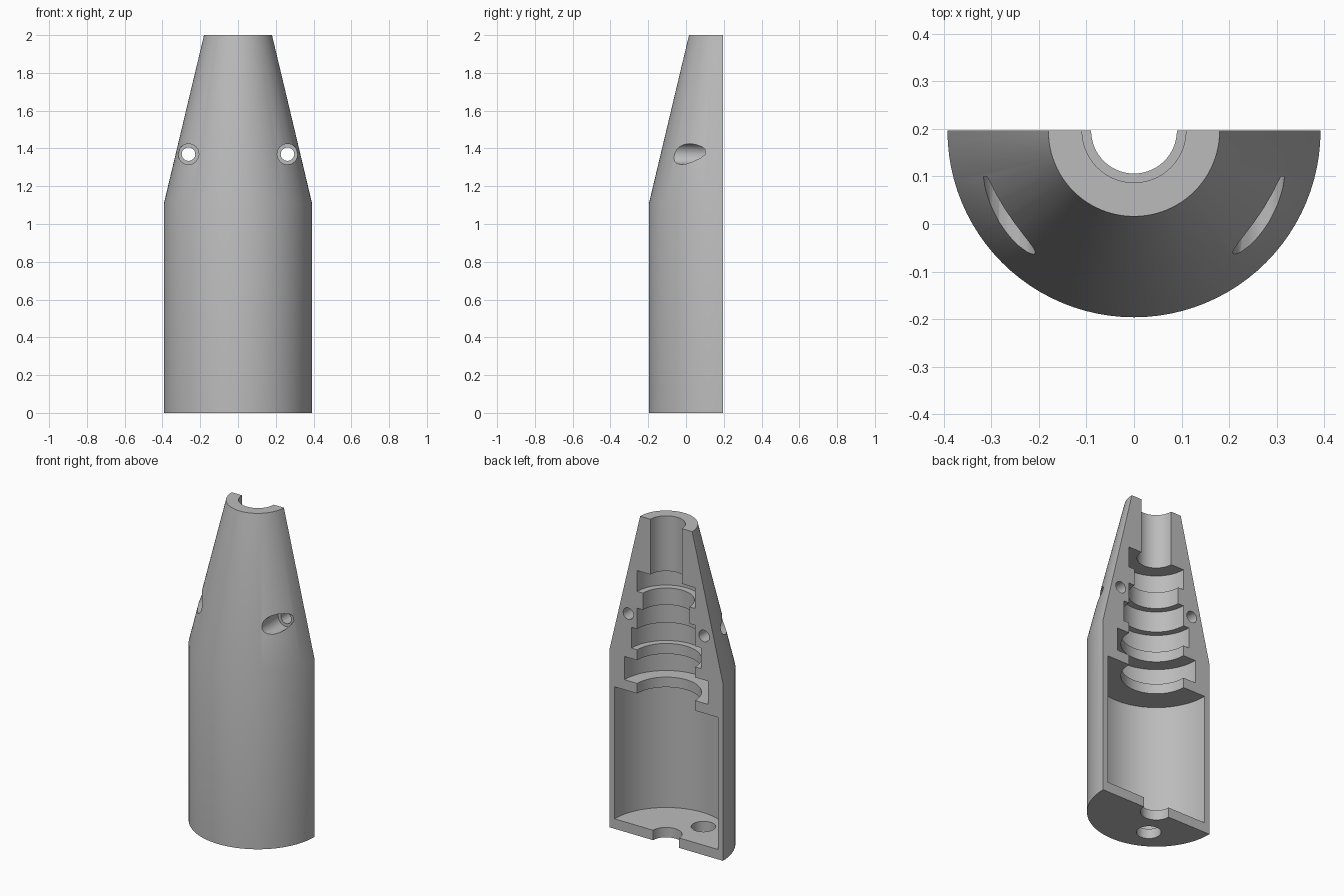
import bpy, bmesh, math
from mathutils import Matrix, Vector

cube = bpy.data.objects.get("Cube")
if cube:
    bpy.data.objects.remove(cube, do_unlink=True)

AXIS_Y = 0.196
STEPS = 48

grey = bpy.data.materials.new("plain_grey")
grey.use_nodes = True
colour = (0.5, 0.5, 0.5, 1)
grey.diffuse_color = colour
grey.node_tree.nodes["Principled BSDF"].inputs["Base Color"].default_value = colour


def add_object(name, bm):
    bmesh.ops.recalc_face_normals(bm, faces=bm.faces)
    mesh = bpy.data.meshes.new(name)
    bm.to_mesh(mesh)
    bm.free()
    mesh.materials.append(grey)
    obj = bpy.data.objects.new(name, mesh)
    bpy.context.collection.objects.link(obj)
    return obj


def half_turn(name, profile):
    """Sweep a closed (radius, z) profile through the front half circle."""
    bm = bmesh.new()
    rings = []
    for i in range(STEPS + 1):
        a = math.pi + math.pi * i / STEPS
        rings.append([bm.verts.new((r * math.cos(a), AXIS_Y + r * math.sin(a), z))
                      for r, z in profile])
    n = len(profile)
    for a, b in zip(rings, rings[1:]):
        for j in range(n):
            k = (j + 1) % n
            bm.faces.new((a[j], a[k], b[k], b[j]))
    bm.faces.new(rings[0])
    bm.faces.new(rings[-1])
    return add_object(name, bm)


def drill(body, start, end, radius, sides):
    """Bore a round hole from start to end."""
    start, end = Vector(start), Vector(end)
    axis = end - start
    place = Matrix.Translation((start + end) / 2) @ axis.to_track_quat('Z', 'Y').to_matrix().to_4x4()
    bm = bmesh.new()
    bmesh.ops.create_cone(bm, cap_ends=True, segments=sides, radius1=radius,
                          radius2=radius, depth=axis.length, matrix=place)
    cutter = add_object("hole_cutter", bm)
    cutter.hide_render = True
    mod = body.modifiers.new("hole", 'BOOLEAN')
    mod.operation = 'DIFFERENCE'
    mod.solver = 'EXACT'
    mod.object = cutter
    bpy.ops.object.modifier_apply(modifier=mod.name)
    bpy.data.objects.remove(cutter, do_unlink=True)


# Outer wall, top rim, bore, stepped ring seats, large chamber and floor
outer = [(0.392, 0), (0.392, 1.11), (0.18, 2)]
bore = [(0.109, 2), (0.109, 1.655)]
seats = [(0.2, 1.655), (0.2, 1.525), (0.16, 1.525), (0.16, 1.42),
         (0.2, 1.42), (0.2, 1.29), (0.24, 1.29), (0.24, 1.16),
         (0.2, 1.16), (0.2, 1.095), (0.288, 1.095), (0.288, 0.95),
         (0.2, 0.95), (0.2, 0.887)]
chamber = [(0.357, 0.887), (0.357, 0.062), (0.09, 0.062), (0.09, 0)]
body = half_turn("half_housing", outer + bore + seats + chamber)
bpy.context.view_layer.objects.active = body
body.select_set(True)

# Screw holes with wide countersunk fronts
for side in (-1, 1):
    x, z = side * 0.262, 1.37
    drill(body, (x, -0.35, z), (x, 0.1, z), 0.055, 16)
    drill(body, (x, 0.05, z), (x, 0.3, z), 0.036, 16)

# Single offset hole through the floor
drill(body, (-0.115, -0.008, -0.1), (-0.115, -0.008, 0.2), 0.07, 32)

bpy.ops.object.shade_smooth_by_angle(angle=math.radians(30))
